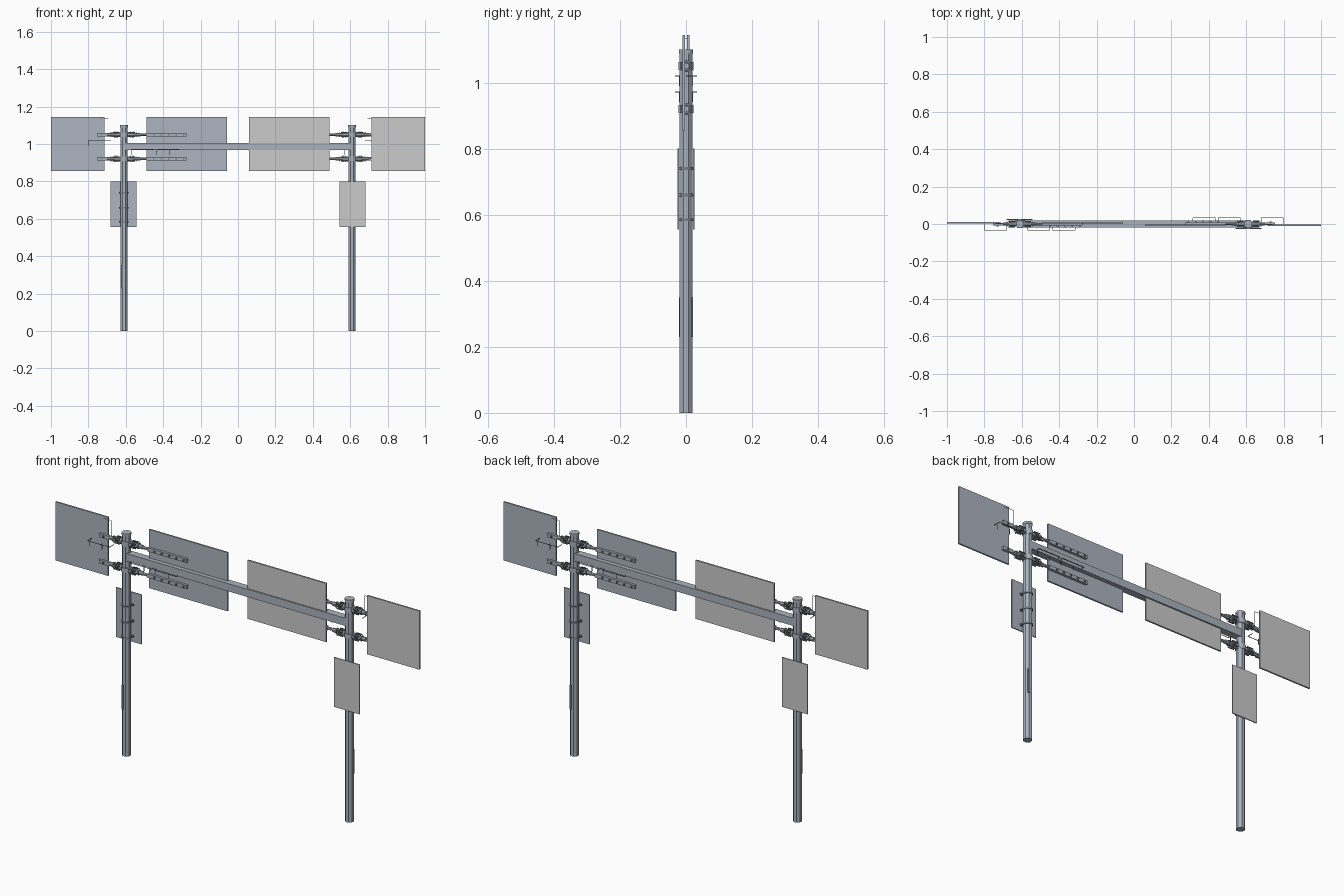
import bpy
import bmesh
import math
from mathutils import Matrix, Vector

if "Cube" in bpy.data.objects:
    bpy.data.objects.remove(bpy.data.objects["Cube"])


def material(name, rgb):
    m = bpy.data.materials.new(name)
    m.use_nodes = True
    m.diffuse_color = (*rgb, 1)
    m.node_tree.nodes["Principled BSDF"].inputs["Base Color"].default_value = (*rgb, 1)
    return m


STEEL = material("galvanised steel", (0.40, 0.45, 0.51))
SHEET = material("sign back", (0.42, 0.46, 0.53))
FACE = material("sign face", (0.60, 0.60, 0.60))
DARK = material("dark fittings", (0.20, 0.22, 0.24))

POST_X, POST_R, POST_H = 0.61, 0.021, 1.10
halves = []


def finish(name, bm, mats, paired=True):
    me = bpy.data.meshes.new(name)
    bm.to_mesh(me)
    bm.free()
    for m in mats:
        me.materials.append(m)
    ob = bpy.data.objects.new(name, me)
    bpy.context.collection.objects.link(ob)
    if paired:
        halves.append(ob)
    return ob


def box(name, x, y, z, mat, paired=True):
    """Box from (min, max) ranges."""
    bm = bmesh.new()
    bmesh.ops.create_cube(bm, size=1)
    for v in bm.verts:
        v.co = [r[0] + (c + 0.5) * (r[1] - r[0]) for c, r in zip(v.co, (x, y, z))]
    return finish(name, bm, [mat], paired)


def rod(name, a, b, r, mat, sides=8, r2=None):
    """Straight prism or cone between two points."""
    a, b = Vector(a), Vector(b)
    d = b - a
    turn = d.to_track_quat('Z', 'Y').to_matrix().to_4x4()
    bm = bmesh.new()
    bmesh.ops.create_cone(bm, cap_ends=True, segments=sides, radius1=r,
                          radius2=r if r2 is None else r2, depth=d.length,
                          matrix=Matrix.Translation((a + b) / 2) @ turn
                          @ Matrix.Rotation(math.pi / sides, 4, 'Z'))
    return finish(name, bm, [mat])


def wire(name, points, r=0.0015):
    for i, (a, b) in enumerate(zip(points, points[1:])):
        rod(f"{name}_{i}", a, b, r, DARK, 4)


def sign(name, x, y, z):
    """Flat panel whose forward side carries the pale face."""
    ob = box(name, x, y, z, SHEET)
    ob.data.materials.append(FACE)
    for p in ob.data.polygons:
        p.material_index = int(p.normal.y < -0.9)


# Octagonal post, cap and access hatch
rod("post", (POST_X, 0, 0), (POST_X, 0, POST_H - 0.006), POST_R, STEEL)
rod("post_cap", (POST_X, 0, POST_H - 0.012), (POST_X, 0, POST_H), 0.0215, STEEL, 16)
box("post_hatch", (POST_X + 0.004, POST_X + 0.014), (0.017, 0.0205), (0.23, 0.35), DARK)

# Signs
sign("inner_sign", (0.06, 0.49), (-0.011, -0.003), (0.855, 1.145))
sign("outer_sign", (0.713, 1.0), (-0.011, -0.003), (0.855, 1.145))
sign("lower_sign", (0.543, 0.682), (-0.026, -0.021), (0.555, 0.80))

# Bands and rails that hold the lower sign
for z in (0.585, 0.66, 0.74):
    rod("post_band", (POST_X, 0, z - 0.004), (POST_X, 0, z + 0.004), 0.0235, DARK, 12)
    box("band_rail", (POST_X - 0.027, POST_X + 0.027), (-0.0215, -0.014),
        (z - 0.004, z + 0.004), DARK)

# Arms with clamps at two heights
for z in (0.92, 1.05):
    rod("arm_inner", (0.47, 0.002, z), (POST_X, 0.002, z), 0.007, STEEL)
    rod("arm_outer", (POST_X, 0.002, z), (0.75, 0.002, z), 0.007, STEEL)
    box("inner_rail", (0.275, 0.49), (-0.003, 0.009), (z - 0.009, z + 0.009), STEEL)
    box("outer_rail", (0.70, 0.755), (-0.003, 0.009), (z - 0.009, z + 0.009), STEEL)
    rod("clamp_collar", (POST_X, 0, z - 0.012), (POST_X, 0, z + 0.012), 0.0235, STEEL, 12)
    for s in (-1, 1):
        rod("clamp_hub", (POST_X + s * 0.02, 0, z), (POST_X + s * 0.058, 0, z),
            0.015, STEEL, 8, 0.011)
        rod("arm_sleeve", (POST_X + s * 0.055, 0, z), (POST_X + s * 0.09, 0, z),
            0.010, STEEL)
        for d, r in ((0.034, 0.019), (0.046, 0.019), (0.066, 0.014)):
            rod("clamp_flange", (POST_X + s * d, 0, z), (POST_X + s * (d + 0.005), 0, z),
                r, DARK)
        for y in (-0.015, 0.015):
            for k in (-1, 1):
                rod("clamp_bolt", (POST_X + s * 0.026, y, z + k * 0.010),
                    (POST_X + s * 0.06, y, z + k * 0.010), 0.003, DARK, 6)
    for x in (0.29, 0.33, 0.37, 0.41, 0.45, 0.73):
        rod("rail_bolt", (x, 0.008, z), (x, 0.014, z), 0.005, DARK, 6)

# Thin wire brackets standing off behind the signs
for x0, x1, z in ((0.68, 0.80, 1.02), (0.45, 0.57, 0.972), (0.315, 0.435, 0.972)):
    wire("standoff_wire", [(x0, 0, z), (x0, 0.033, z), (x1, 0.033, z), (x1, 0, z)])
    for x in (x1, x0 + 0.05):
        wire("standoff_leg", [(x, 0.02, z), (x, 0.02, z - 0.03)])

# Cable at the outer sign's edge
wire("cable", [(0.74, -0.002, 1.135), (0.693, 0, 1.135), (0.693, 0, 1.05)], 0.001)

# The opposite half is the same assembly turned about
for ob in halves:
    twin = ob.copy()
    twin.name = "opposite_" + ob.name
    twin.matrix_world = Matrix.Rotation(math.pi, 4, 'Z')
    bpy.context.collection.objects.link(twin)

# Cross beam joining both posts
box("cross_beam", (-POST_X, POST_X), (-0.018, 0.018), (0.967, 1.005), STEEL, False)
